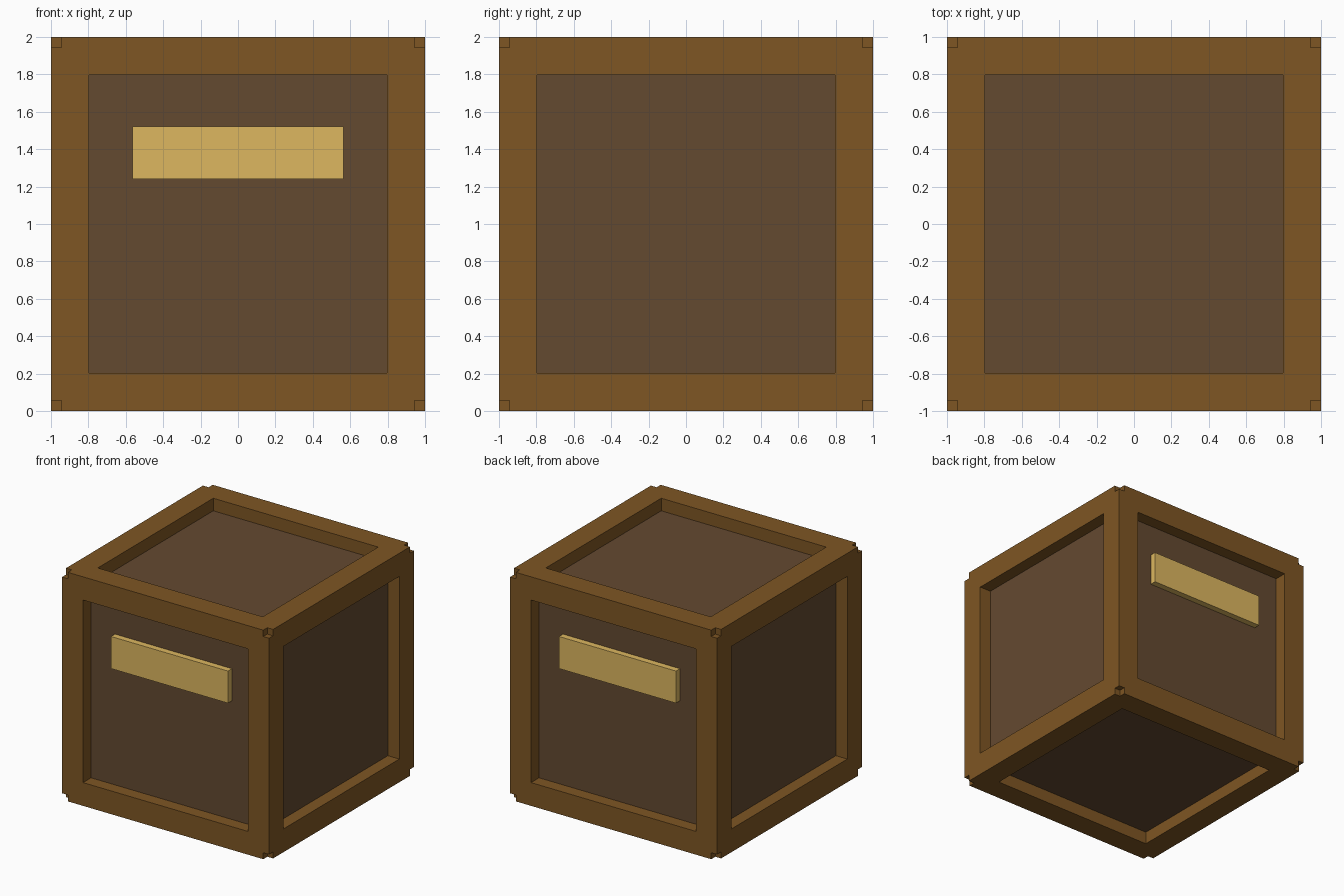
import bpy

if "Cube" in bpy.data.objects:
    bpy.data.objects.remove(bpy.data.objects["Cube"])

OUTER = 1.0      # half size of the crate
INNER = 0.797    # half size of the frame openings
BEAM_END = 0.944 # beams stop short, leaving small notches at the corners
PANEL = 0.89     # half size of the recessed body


def material(name, color):
    mat = bpy.data.materials.new(name)
    mat.diffuse_color = (*color, 1)
    mat.use_nodes = True
    mat.node_tree.nodes["Principled BSDF"].inputs["Base Color"].default_value = mat.diffuse_color
    return mat


def box(name, center, size, mat):
    bpy.ops.mesh.primitive_cube_add(size=1, location=center)
    ob = bpy.context.object
    ob.name = name
    ob.scale = size
    bpy.ops.object.transform_apply(location=False, rotation=False, scale=True)
    ob.data.materials.append(mat)
    return ob


frame_wood = material("frame_wood", (0.209, 0.093, 0.017))
panel_wood = material("panel_wood", (0.127, 0.067, 0.030))
handle_wood = material("handle_wood", (0.723, 0.474, 0.117))

# Recessed body forming all six panels
box("crate_panels", (0, 0, 1), (2 * PANEL,) * 3, panel_wood)

# Twelve frame beams, four along each axis
thick = OUTER - INNER
mid = (OUTER + INNER) / 2
for axis in range(3):
    for a in (-1, 1):
        for b in (-1, 1):
            pos = [0, 0, 0]
            pos[(axis + 1) % 3] = a * mid
            pos[(axis + 2) % 3] = b * mid
            pos[2] += 1
            size = [thick] * 3
            size[axis] = 2 * BEAM_END
            box("frame_beam_" + "xyz"[axis], pos, size, frame_wood)

# Grab handles on the front and back panels
for name, side in (("front_handle", -1), ("back_handle", 1)):
    box(name, (0, side * 0.91, 1.38), (1.13, 0.07, 0.28), handle_wood)
